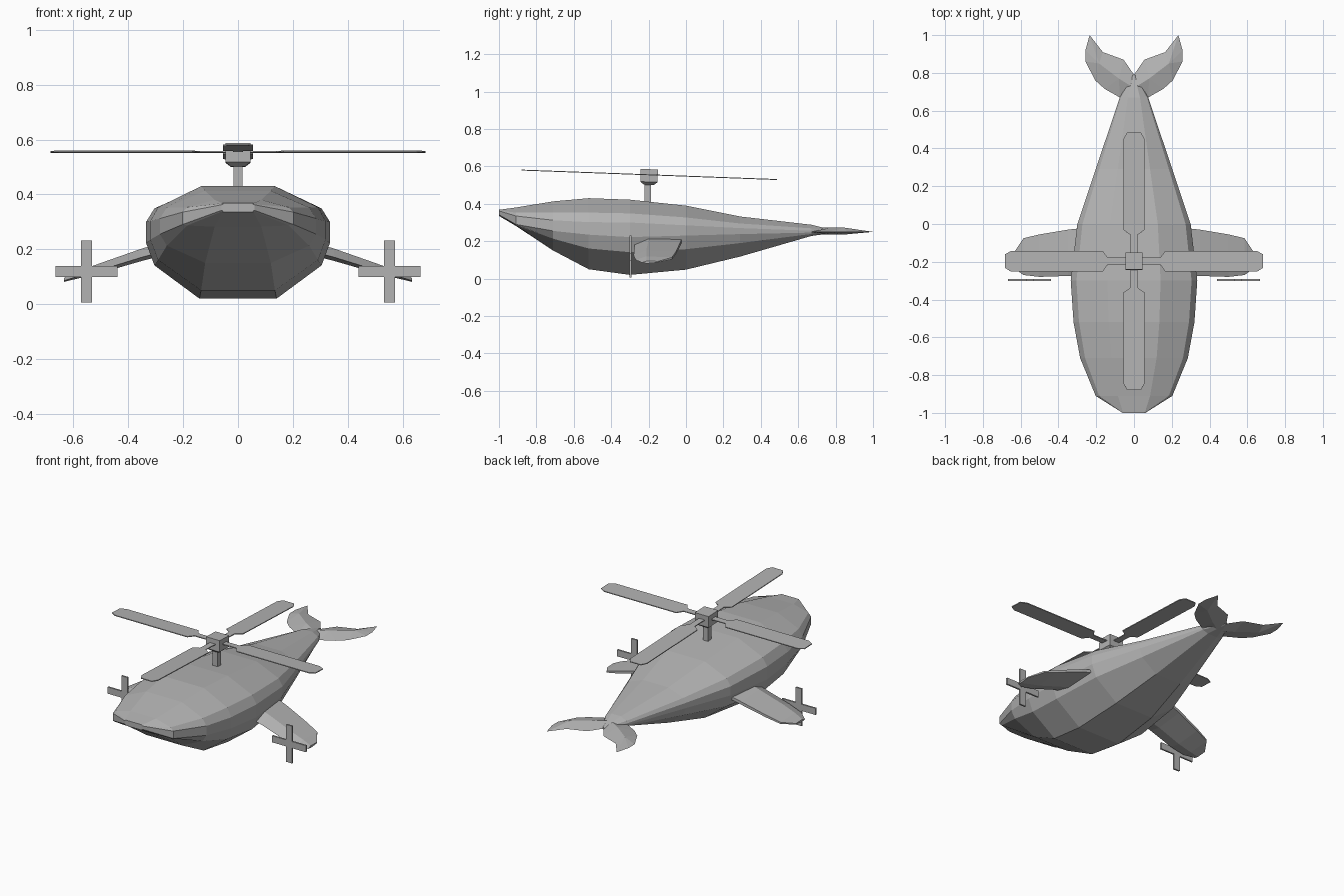
import bpy, bmesh, math
from mathutils import Matrix

if "Cube" in bpy.data.objects:
    bpy.data.objects.remove(bpy.data.objects["Cube"])

grey = bpy.data.materials.new("plain grey")
grey.diffuse_color = (0.45, 0.45, 0.45, 1)
grey.use_nodes = True
grey.node_tree.nodes["Principled BSDF"].inputs["Base Color"].default_value = grey.diffuse_color


def make(name, verts, faces, matrix=None):
    bm = bmesh.new()
    vs = [bm.verts.new(v) for v in verts]
    for f in faces:
        bm.faces.new([vs[i] for i in f])
    bmesh.ops.remove_doubles(bm, verts=bm.verts, dist=0.0005)
    bmesh.ops.recalc_face_normals(bm, faces=bm.faces)
    if matrix:
        bm.transform(matrix)
    me = bpy.data.meshes.new(name)
    bm.to_mesh(me)
    bm.free()
    me.materials.append(grey)
    ob = bpy.data.objects.new(name, me)
    bpy.context.collection.objects.link(ob)
    return ob


def loft(name, rings, matrix=None):
    """Skin a list of equal-length rings and cap both ends."""
    n = len(rings[0])
    verts = [p for r in rings for p in r]
    faces = [(k * n + i, k * n + (i + 1) % n, (k + 1) * n + (i + 1) % n, (k + 1) * n + i)
             for k in range(len(rings) - 1) for i in range(n)]
    faces += [tuple(range(n)), tuple(range((len(rings) - 1) * n, len(rings) * n))]
    return make(name, verts, faces, matrix)


def plate(name, outline, thick, matrix=None):
    return loft(name, [[(x, y, z) for x, y in outline] for z in (-thick / 2, thick / 2)], matrix)


def mirror(ob):
    ob.modifiers.new("Mirror", 'MIRROR').use_mirror_merge = False


# Whale body: y, half width, top, upper side, lower side, bottom
sections = [
    (-1.00, 0.060, 0.368, 0.362, 0.342, 0.335),
    (-0.91, 0.203, 0.380, 0.335, 0.290, 0.282),
    (-0.71, 0.285, 0.413, 0.312, 0.255, 0.150),
    (-0.52, 0.320, 0.430, 0.302, 0.235, 0.050),
    (-0.30, 0.335, 0.422, 0.300, 0.222, 0.020),
    (0.00, 0.300, 0.390, 0.285, 0.230, 0.048),
    (0.29, 0.203, 0.332, 0.270, 0.238, 0.118),
    (0.67, 0.075, 0.288, 0.256, 0.246, 0.228),
    (0.79, 0.006, 0.258, 0.253, 0.247, 0.244),
]
rings = []
for y, w, zt, zu, zl, zb in sections:
    inner = 0.95 if y == -1 else 0.42
    half = [(inner * w, zt), (0.91 * w, zu + 0.4 * (zt - zu)), (w, zu),
            (w, zl), (0.91 * w, zl - 0.4 * (zl - zb)), (inner * w, zb)]
    rings.append([(x, y, z) for x, z in half] + [(-x, y, z) for x, z in reversed(half)])
loft("whale_body", rings)

# Tail flukes: outline raised to a ridge in the middle of each side
fluke = [(0, 0.67), (0.075, 0.67), (0.155, 0.715), (0.205, 0.76), (0.257, 0.86),
         (0.257, 0.92), (0.235, 1.0), (0.165, 0.91), (0.055, 0.87), (0, 0.79)]
verts = [(x, y, 0.25) for x, y in fluke]
ridge = [(0.0, 0.72), (0.08, 0.77), (0.185, 0.85)]
verts += [(x, y, 0.272) for x, y in ridge] + [(x, y, 0.236) for x, y in ridge]
faces = []
for o in (10, 13):
    a, b, c = o, o + 1, o + 2
    faces += [(0, 1, b, a), (1, 2, b), (2, 3, c, b), (3, 4, c), (4, 5, c),
              (5, 6, c), (6, 7, c), (7, 8, b, c), (8, 9, a, b)]
mirror(make("tail_flukes", verts, faces))

# Side flippers sloping down and outwards: x, front y, back y, height, thickness
fin = []
for x, yf, yb, z, t in [(0.26, -0.28, -0.02, 0.205, 0.05), (0.35, -0.275, -0.03, 0.18, 0.045),
                        (0.50, -0.28, -0.055, 0.132, 0.036), (0.585, -0.27, -0.075, 0.106, 0.026),
                        (0.635, -0.235, -0.15, 0.088, 0.014)]:
    ym = yf + 0.3 * (yb - yf)
    fin.append([(x, yf, z - t * 0.2), (x, ym, z + t / 2), (x, yb, z + t * 0.3),
                (x, yb, z - t * 0.1), (x, ym, z - t / 2)])
mirror(loft("flipper", fin))

# Cross-shaped propellers in front of the flippers
a, b = 0.02, 0.113
cross = [(a, a), (a, b), (-a, b), (-a, a), (-b, a), (-b, -a),
         (-a, -a), (-a, -b), (a, -b), (a, -a), (b, -a), (b, a)]
stand = Matrix.Translation((0.553, -0.296, 0.118)) @ Matrix.Rotation(math.pi / 2, 4, 'X')
mirror(plate("propeller", cross, 0.01, stand))


# Rotor mast, hub and four blades, tilted slightly forward
def square(r, z):
    return [(r, r, z), (-r, r, z), (-r, -r, z), (r, -r, z)]


loft("rotor_mast", [square(0.017, 0.38), square(0.017, 0.52)],
     Matrix.Translation((0, -0.205, 0)))
tilt = Matrix.Translation((0, -0.197, 0.555)) @ Matrix.Rotation(-0.037, 4, 'X')
loft("rotor_hub", [square(r, z) for r, z in
                   [(0.026, -0.054), (0.046, -0.038), (0.046, 0.03)]], tilt)
side = [(0.03, 0.019), (0.14, 0.019), (0.165, 0.055), (0.65, 0.055), (0.683, 0.036)]
blade = side + [(x, -y) for x, y in reversed(side)]
for i in range(4):
    plate("rotor_blade", blade, 0.005, tilt @ Matrix.Rotation(i * math.pi / 2, 4, 'Z'))
